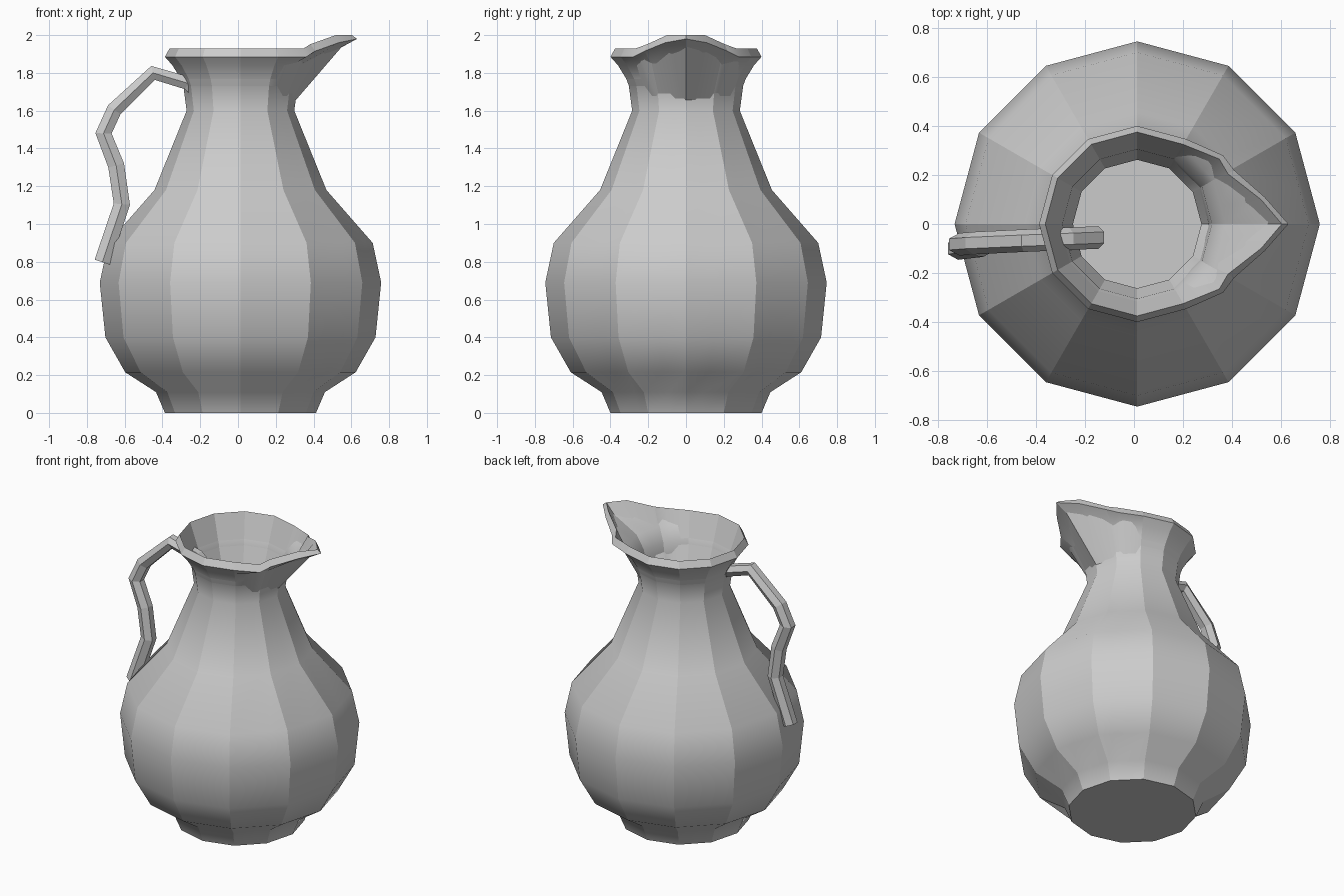
import bpy, bmesh
from math import cos, sin, radians, pi
from mathutils import Vector

if "Cube" in bpy.data.objects:
    bpy.data.objects.remove(bpy.data.objects["Cube"])

CX = 0.013
# twelve main columns plus extra ones on each side for the spout
ANGLES = sorted([a for a in range(0, 360, 30)] + [12, 39, 321, 348])

# (radius, height, kind): outside going up, over the rim, inside going down
OUTER = [(.40, 0), (.447, .11), (.61, .215), (.715, .40), (.745, .69), (.70, .90),
         (.455, 1.18), (.285, 1.60), (.305, 1.75), (.36, 1.84)]
INNER = [(.262, 1.62), (.43, 1.18), (.67, .90), (.715, .69), (.685, .40),
         (.58, .225), (.42, .125), (.38, .04)]
RINGS = [(r, z, None) for r, z in OUTER] + [(.40, 1.885, 'lip'), (.375, 1.93, 'top')] \
    + [(r, z, None) for r, z in INNER]

# spout points (one half, mirrored in y) for the lip's lower and upper edge
SPOUT = {'lip': {0: (.617, 0, 1.98), 12: (.52, .11, 1.96), 30: (.395, .22, 1.915), 39: (.35, .28, 1.885)},
         'top': {0: (.59, 0, 2.0), 12: (.505, .10, 2.0), 30: (.37, .205, 1.952), 39: (.335, .265, 1.93)}}


def ring_point(r, z, a, kind):
    half = a if a <= 180 else 360 - a
    if kind and half in SPOUT[kind]:
        x, y, z = SPOUT[kind][half]
        return (x + CX, y if a <= 180 else -y, z)
    rr = r * cos(radians(15)) / cos(radians(a % 30 - 15))   # stay on the 12-gon
    return (CX + rr * cos(radians(a)), rr * sin(radians(a)), z)


def finish(bm, name):
    bmesh.ops.recalc_face_normals(bm, faces=bm.faces)
    me = bpy.data.meshes.new(name)
    bm.to_mesh(me)
    bm.free()
    ob = bpy.data.objects.new(name, me)
    bpy.context.collection.objects.link(ob)
    return ob


# Jug body: smooth up the profile, crisp between the twelve sides
bm = bmesh.new()
rows = [[bm.verts.new(ring_point(r, z, a, k)) for a in ANGLES] for r, z, k in RINGS]
n = len(ANGLES)
for lo, hi in zip(rows, rows[1:]):
    for i in range(n):
        j = (i + 1) % n
        bm.faces.new((lo[i], lo[j], hi[j], hi[i])).smooth = True
bm.faces.new(rows[0])
bm.faces.new(rows[-1])
for lo, hi in zip(rows, rows[1:]):
    for i, a in enumerate(ANGLES):
        if a % 30 == 0:
            bm.edges.get((lo[i], hi[i])).smooth = False
for row in (rows[0], rows[10], rows[11], rows[12], rows[-1]):
    for i in range(n):
        bm.edges.get((row[i], row[(i + 1) % n])).smooth = False
finish(bm, "jug_body")

# Handle: six-sided bar swept along a bent path
PATH = [Vector(p) for p in [(-.145, -.055, 1.635), (-.265, -.06, 1.745), (-.45, -.068, 1.80),
                            (-.655, -.078, 1.605), (-.712, -.083, 1.48), (-.645, -.085, 1.31),
                            (-.615, -.088, 1.105), (-.718, -.10, .798)]]
bm = bmesh.new()
rows = []
for i, p in enumerate(PATH):
    a = (p - PATH[i - 1]).normalized() if i else Vector()
    b = (PATH[i + 1] - p).normalized() if i < len(PATH) - 1 else Vector()
    t = (a + b).normalized()
    side = Vector((0, 1, 0))
    out = t.cross(side).normalized()
    thick = .033 + .010 * min(1, i / 4)
    rows.append([bm.verts.new(p + side * .046 * cos(k * pi / 3) + out * thick * sin(k * pi / 3) / .866)
                 for k in range(6)])
for lo, hi in zip(rows, rows[1:]):
    for i in range(6):
        j = (i + 1) % 6
        bm.faces.new((lo[i], lo[j], hi[j], hi[i]))
bm.faces.new(rows[0])
bm.faces.new(rows[-1])
finish(bm, "handle")
